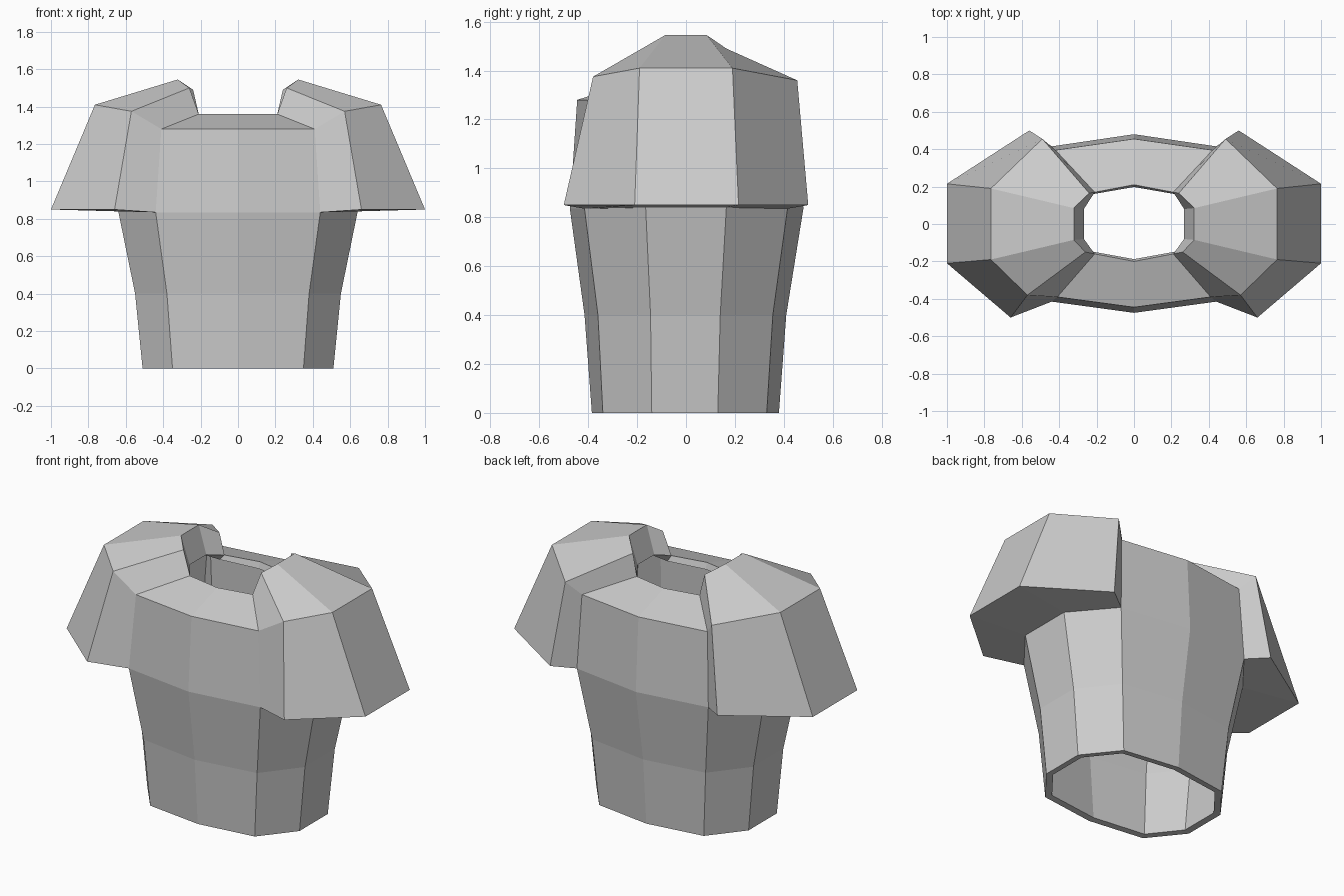
import bpy, bmesh

if "Cube" in bpy.data.objects:
    bpy.data.objects.remove(bpy.data.objects["Cube"])

# Right half is described as rings running front -> side -> back
# Torso rings: front centre, front corner, side front, side back, back corner, back centre
torso = [
    [(0, -.385, 0), (.35, -.34, 0), (.51, -.14, 0), (.51, .13, 0), (.35, .33, 0), (0, .38, 0)],
    [(0, -.415, .4), (.38, -.36, .4), (.55, -.145, .4), (.55, .14, .4), (.38, .355, .4), (0, .41, .4)],
    [(0, -.475, .835), (.44, -.415, .835), (.64, -.165, .84), (.64, .165, .84), (.44, .415, .835), (0, .48, .835)],
]
# Shoulder rings: lower rim, upper bend, top edge beside the neck
shoulder = [
    [(.66, -.5, .85), (1, -.21, .85), (1, .215, .85), (.56, .5, .85)],
    [(.57, -.38, 1.375), (.765, -.19, 1.41), (.765, .19, 1.41), (.49, .455, 1.36)],
    [(.26, -.15, 1.5), (.322, -.085, 1.545), (.322, .085, 1.545), (.24, .165, 1.49)],
]
chest = [(0, -.445, 1.28), (.41, -.39, 1.28)]
back = [(.42, .395, 1.28), (0, .455, 1.28)]
neck = [(0, -.2, 1.36), (.21, -.16, 1.36), (.268, -.08, 1.38), (.268, .08, 1.38), (.21, .17, 1.36), (0, .21, 1.36)]

bm = bmesh.new()


def ring(points):
    return [bm.verts.new(p) for p in points]


def bridge(low, high):
    for i in range(len(low) - 1):
        bm.faces.new((low[i], low[i + 1], high[i + 1], high[i]))


# Torso wall
t = [ring(r) for r in torso]
bridge(t[0], t[1])
bridge(t[1], t[2])

# Underside, outside, top and neck wall of the shoulder
s = [ring(r) for r in shoulder]
n = ring(neck)
levels = [t[2][1:5]] + s + [n[1:5]]
for low, high in zip(levels, levels[1:]):
    bridge(low, high)

# Chest and back panels with their sloping collars
c, b = ring(chest), ring(back)
bridge(t[2][:2], c)
bridge(c, n[:2])
bridge(t[2][4:], b)
bridge(b, n[4:])

# Gussets joining the panels to the shoulder
bridge([t[2][1], s[0][0]], [c[1], s[1][0]])
bridge([c[1], s[1][0]], [n[1], s[2][0]])
bridge([s[0][3], t[2][4]], [s[1][3], b[0]])
bridge([s[1][3], b[0]], [s[2][3], n[4]])

mesh = bpy.data.meshes.new("torso_garment")
bm.to_mesh(mesh)
bm.free()
garment = bpy.data.objects.new("torso_garment", mesh)
bpy.context.collection.objects.link(garment)

# Mirror to the left side, then give the shell thickness inward
mirror = garment.modifiers.new("mirror", 'MIRROR')
mirror.use_clip = True
shell = garment.modifiers.new("shell", 'SOLIDIFY')
shell.thickness = .04
shell.offset = -1
